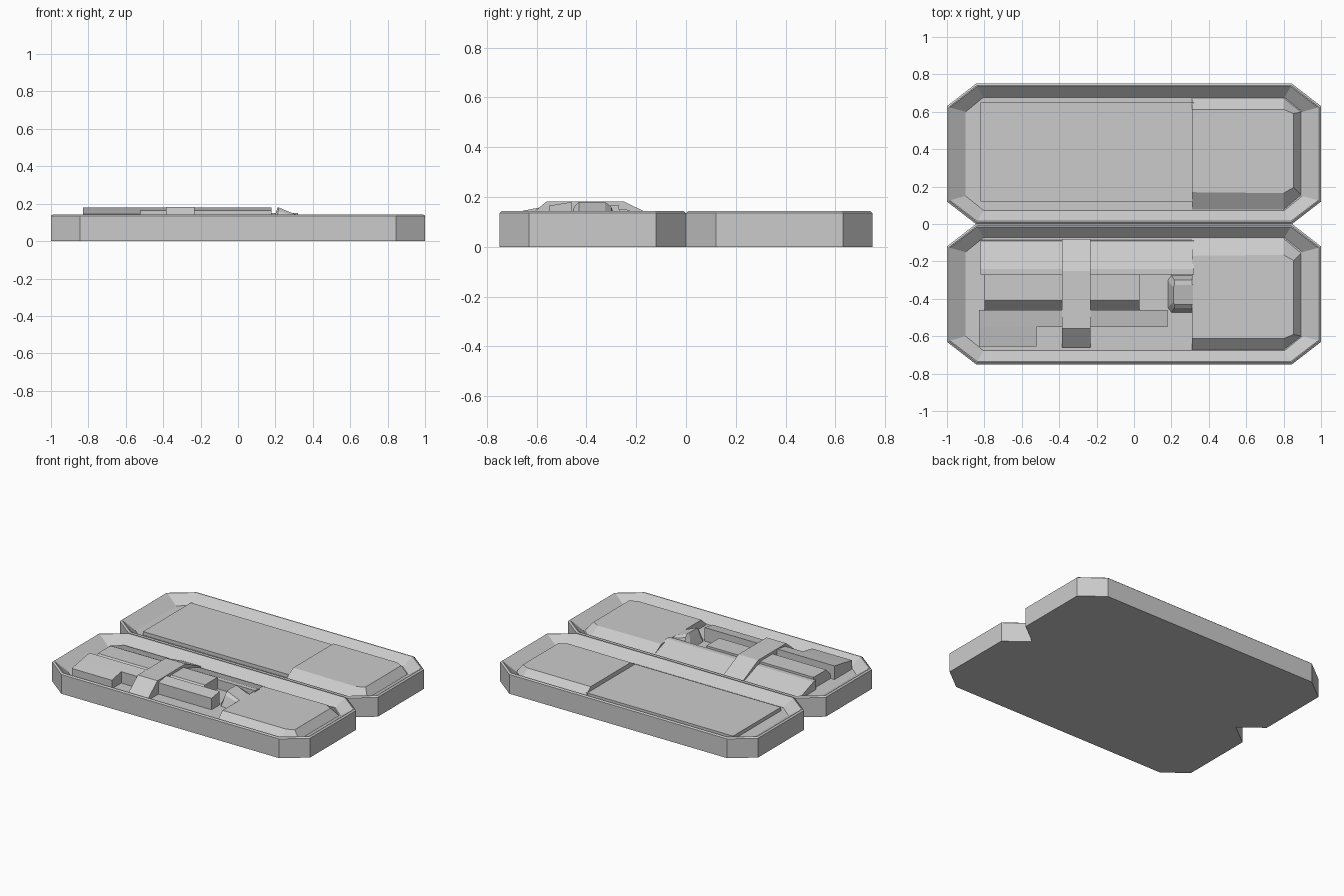
import bpy, bmesh

if "Cube" in bpy.data.objects:
    bpy.data.objects.remove(bpy.data.objects["Cube"])

grey = bpy.data.materials.new("plain grey")
grey.use_nodes = True
grey.diffuse_color = (0.6, 0.6, 0.6, 1)
bsdf = grey.node_tree.nodes["Principled BSDF"]
bsdf.inputs["Base Color"].default_value = (0.6, 0.6, 0.6, 1)
bsdf.inputs["Roughness"].default_value = 0.8

FLOOR = 0.085
RIM = 0.143


def loft(name, rings):
    """Closed flat-shaded solid through rings with equal point counts."""
    bm = bmesh.new()
    loops = [[bm.verts.new(p) for p in ring] for ring in rings]
    for a, b in zip(loops, loops[1:]):
        for i in range(len(a)):
            j = (i + 1) % len(a)
            bm.faces.new((a[i], a[j], b[j], b[i]))
    bm.faces.new(loops[0][::-1])
    bm.faces.new(loops[-1])
    bmesh.ops.recalc_face_normals(bm, faces=bm.faces)
    mesh = bpy.data.meshes.new(name)
    bm.to_mesh(mesh)
    bm.free()
    mesh.materials.append(grey)
    obj = bpy.data.objects.new(name, mesh)
    bpy.context.collection.objects.link(obj)
    return obj


def octagon(hx, hy, cx, cy, z, side):
    """Chamfered rectangle centred on one half of the case."""
    pts = [(hx, cy), (cx, hy), (-cx, hy), (-hx, cy),
           (-hx, -cy), (-cx, -hy), (cx, -hy), (hx, -cy)]
    return [(x, y + side * 0.375, z) for x, y in pts]


def bar(name, x0, x1, profile):
    """Extrude a (y, z) profile along x."""
    return loft(name, [[(x, y, z) for y, z in profile] for x in (x0, x1)])


def box(name, x0, x1, y0, y1, z):
    return bar(name, x0, x1, [(y0, FLOOR - 0.01), (y1, FLOOR - 0.01), (y1, z), (y0, z)])


# Two hinged trays, each with a raised end compartment
for side, label in ((1, "lid"), (-1, "base")):
    loft(label + "_tray", [
        octagon(1, 0.375, 0.845, 0.255, 0, side),
        octagon(1, 0.375, 0.845, 0.255, 0.135, side),
        octagon(0.99, 0.366, 0.84, 0.25, RIM, side),
        octagon(0.985, 0.36, 0.838, 0.248, RIM, side),
        octagon(0.9, 0.302, 0.805, 0.225, FLOOR, side)])
    foot = [(0.31, 0.075), (0.8, 0.075), (0.895, 0.155), (0.895, 0.6), (0.8, 0.675), (0.31, 0.675)]
    top = [(0.31, 0.17), (0.8, 0.165), (0.853, 0.195), (0.853, 0.59), (0.8, 0.613), (0.31, 0.613)]
    loft(label + "_compartment", [
        [(x, y * side, FLOOR - 0.002) for x, y in foot],
        [(x, y * side, 0.14) for x, y in top]])

# Flat pad in the lid
box("lid_pad", -0.82, 0.32, 0.12, 0.65, 0.11)

# Sloped holder along the hinge side of the base
bar("rear_holder", -0.82, 0.32,
    [(-0.085, 0.08), (-0.09, 0.095), (-0.24, 0.15), (-0.27, 0.15), (-0.27, 0.08)])

# Stored tool: upper barrel, lower body and angled handle
bar("upper_barrel", -0.8, 0.03,
    [(-0.27, 0.08), (-0.27, 0.165), (-0.41, 0.165), (-0.46, 0.11), (-0.46, 0.08)])
bar("lower_body", -0.83, 0.18,
    [(-0.46, 0.08), (-0.46, 0.18), (-0.55, 0.165), (-0.55, 0.08)])
bar("handle", -0.83, -0.52,
    [(-0.54, 0.08), (-0.55, 0.165), (-0.655, 0.145), (-0.655, 0.08)])

# Strap across the tool
bar("strap", -0.385, -0.232,
    [(-0.08, 0.08), (-0.08, 0.1), (-0.25, 0.182), (-0.56, 0.182), (-0.66, 0.1), (-0.66, 0.08)])

# Faceted end stop beside the compartment
loft("end_stop", [
    [(0.18, -0.3, 0.08), (0.2, -0.272, 0.08), (0.315, -0.272, 0.08),
     (0.315, -0.475, 0.08), (0.2, -0.475, 0.08), (0.18, -0.45, 0.08)],
    [(0.2, -0.33, 0.145), (0.215, -0.3, 0.16), (0.315, -0.3, 0.13),
     (0.315, -0.45, 0.13), (0.215, -0.45, 0.16), (0.2, -0.425, 0.145)],
    [(0.212, -0.335, 0.18), (0.217, -0.325, 0.18), (0.315, -0.325, 0.14),
     (0.315, -0.43, 0.14), (0.217, -0.43, 0.18), (0.212, -0.42, 0.18)]])
